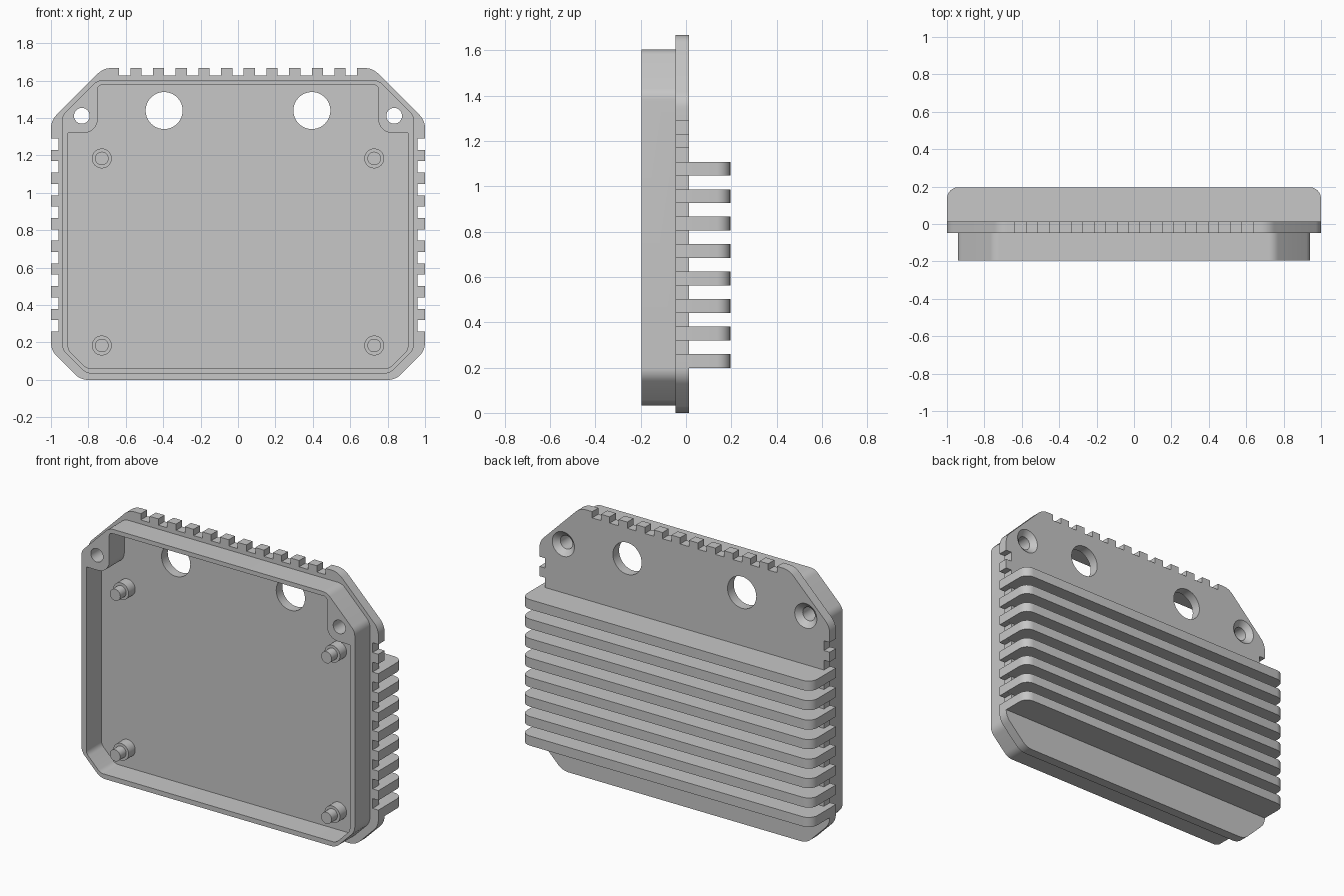
import bpy, bmesh, math
from mathutils import Vector, Matrix

if "Cube" in bpy.data.objects:
    bpy.data.objects.remove(bpy.data.objects["Cube"])

grey = bpy.data.materials.new("cast_grey")
grey.use_nodes = True
grey.diffuse_color = (0.57, 0.57, 0.57, 1)
grey.node_tree.nodes["Principled BSDF"].inputs["Base Color"].default_value = (0.57, 0.57, 0.57, 1)

# Depth levels, from the open front to the back
RIM, FLOOR, BACK, FIN_TIP = -0.196, -0.047, 0.014, 0.196
PITCH, SLOT = 0.1213, 0.061


def finish(name, bm):
    bmesh.ops.recalc_face_normals(bm, faces=bm.faces)
    mesh = bpy.data.meshes.new(name)
    bm.to_mesh(mesh)
    bm.free()
    mesh.materials.append(grey)
    obj = bpy.data.objects.new(name, mesh)
    bpy.context.collection.objects.link(obj)
    return obj


def rounded(corners, steps=6):
    """Outline from (u, v, radius) corners, with an arc at each rounded one."""
    out = []
    for i, (u, v, r) in enumerate(corners):
        p = Vector((u, v))
        if not r:
            out.append(p)
            continue
        a = (Vector(corners[i - 1][:2]) - p).normalized()
        b = (Vector(corners[(i + 1) % len(corners)][:2]) - p).normalized()
        half = a.angle(b) / 2
        centre = p + (a + b).normalized() * r / math.sin(half)
        start = p + a * r / math.tan(half) - centre
        end = p + b * r / math.tan(half) - centre
        sweep = math.pi - 2 * half
        for k in range(steps + 1):
            t = k / steps
            out.append(centre + (start * math.sin((1 - t) * sweep)
                                 + end * math.sin(t * sweep)) / math.sin(sweep))
    return out


def mirrored(half):
    return half + [(-u, v, r) for u, v, r in reversed(half)]


def prism(name, corners, low, high, along="Y"):
    bm = bmesh.new()
    place = (lambda p: (p.x, low, p.y)) if along == "Y" else (lambda p: (p.x, p.y, low))
    face = bm.faces.new([bm.verts.new(place(p)) for p in rounded(corners)])
    ext = bmesh.ops.extrude_face_region(bm, geom=[face])
    step = Vector((0, high - low, 0)) if along == "Y" else Vector((0, 0, high - low))
    bmesh.ops.translate(bm, vec=step, verts=[g for g in ext["geom"] if isinstance(g, bmesh.types.BMVert)])
    return finish(name, bm)


def barrel(name, x, z, y0, y1, r0, r1=None):
    """Round part along y, with radius r0 at y0 and r1 at y1."""
    bm = bmesh.new()
    place = Matrix.Translation((x, (y0 + y1) / 2, z)) @ Matrix.Rotation(-math.pi / 2, 4, "X")
    bmesh.ops.create_cone(bm, cap_ends=True, segments=40, radius1=r0,
                          radius2=r0 if r1 is None else r1, depth=y1 - y0, matrix=place)
    return finish(name, bm)


def combine(target, tool, operation):
    mod = target.modifiers.new(operation.lower(), "BOOLEAN")
    mod.operation, mod.object, mod.solver = operation, tool, "EXACT"
    with bpy.context.temp_override(object=target, active_object=target):
        bpy.ops.object.modifier_apply(modifier=mod.name)
    bpy.data.objects.remove(tool)


# Flange plate with notched sides and top
half = [(0.842, 0, 0.1), (1, 0.158, 0.1)]
for k in range(9):
    z = 0.259 + k * PITCH
    half += [(1, z, 0), (0.96, z, 0), (0.96, z + SLOT, 0), (1, z + SLOT, 0)]
half += [(1, 1.387, 0.1), (0.72, 1.667, 0.1)]
for k in range(5, -1, -1):
    x = k * PITCH
    half += [(x + SLOT / 2, 1.667, 0), (x + SLOT / 2, 1.628, 0)]
    if k:
        half += [(x - SLOT / 2, 1.628, 0), (x - SLOT / 2, 1.667, 0)]
housing = prism("housing", mirrored(half), FLOOR, BACK)

# Raised rim block, then the cavity that leaves two screw bosses at the top
rim = [(0.811, 0.033, 0.08), (0.942, 0.164, 0.08), (0.942, 1.411, 0.07), (0.75, 1.603, 0.07)]
combine(housing, prism("rim", mirrored(rim), RIM, FLOOR + 0.02), "UNION")
cavity = [(0.811, 0.063, 0.05), (0.908, 0.16, 0.05), (0.908, 1.32, 0),
          (0.75, 1.32, 0.075), (0.75, 1.576, 0.02)]
combine(housing, prism("cavity", mirrored(cavity), RIM - 0.1, FLOOR), "DIFFERENCE")

# Cable openings, screw holes and countersinks
for side in (-1, 1):
    combine(housing, barrel("opening", side * 0.395, 1.44, -0.1, 0.1, 0.099), "DIFFERENCE")
    combine(housing, barrel("screw_hole", side * 0.835, 1.412, -0.3, 0.1, 0.042), "DIFFERENCE")
    combine(housing, barrel("countersink", side * 0.835, 1.412, BACK - 0.03, BACK + 0.01,
                            0.042, 0.088), "DIFFERENCE")
parts = [housing]

# Cooling fins on the back
for k in range(8):
    z = 0.199 + k * PITCH
    fin = mirrored([(1, BACK, 0), (1, FIN_TIP, 0.06)])
    parts.append(prism(f"cooling_fin_{k + 1}", fin, z, z + 0.06, "Z"))

# Stepped standoffs inside
for label, x in (("left", 0.728), ("right", -0.728)):
    for level, z in (("lower", 0.184), ("upper", 1.184)):
        name = f"{level}_{label}_standoff"
        parts.append(barrel(name, x, z, -0.112, FLOOR, 0.053))
        parts.append(barrel(name + "_pin", x, z, -0.17, -0.112, 0.036))

bpy.ops.object.select_all(action="DESELECT")
for part in parts:
    part.select_set(True)
bpy.context.view_layer.objects.active = housing
bpy.ops.object.shade_smooth_by_angle(angle=math.radians(30))
